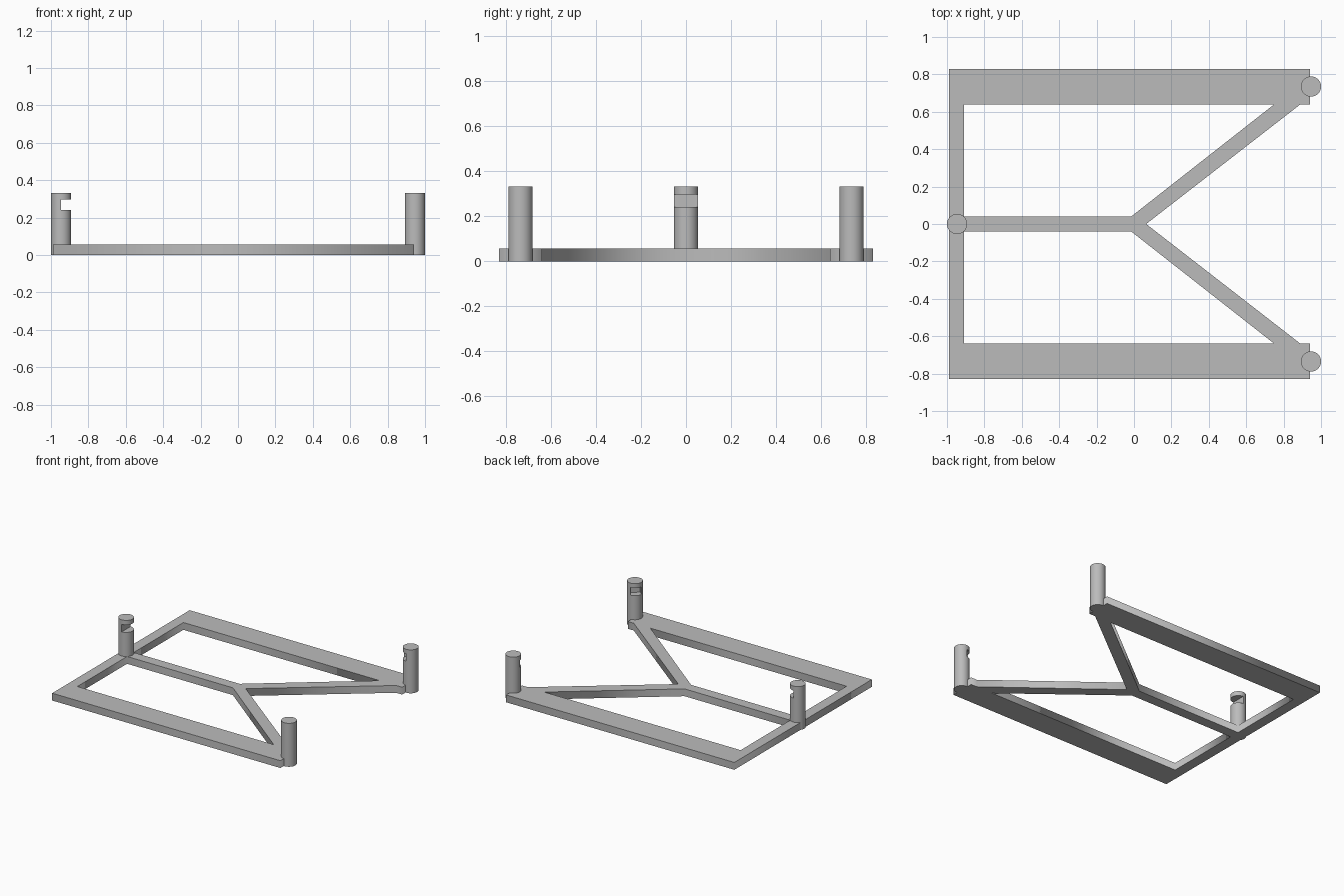
import bpy
from math import radians, cos, sin

cube = bpy.data.objects.get("Cube")
if cube:
    bpy.data.objects.remove(cube, do_unlink=True)

PLATE = 0.056     # frame thickness
POST_R = 0.054
POST_H = 0.332
SLOT = (0.24, 0.297)   # bottom and top of the post slots

grey = bpy.data.materials.new("plain grey")
grey.use_nodes = True
colour = (0.5, 0.5, 0.5, 1)
grey.diffuse_color = colour
grey.node_tree.nodes["Principled BSDF"].inputs["Base Color"].default_value = colour


def activate(obj):
    bpy.ops.object.select_all(action="DESELECT")
    obj.select_set(True)
    bpy.context.view_layer.objects.active = obj


def flat_plate(name, loops, thickness):
    """Filled outline with holes, extruded upwards from the ground."""
    curve = bpy.data.curves.new(name, "CURVE")
    curve.dimensions = "2D"
    curve.fill_mode = "BOTH"
    curve.extrude = thickness / 2
    for loop in loops:
        spline = curve.splines.new("POLY")
        spline.points.add(len(loop) - 1)
        for point, (x, y) in zip(spline.points, loop):
            point.co = (x, y, 0, 1)
        spline.use_cyclic_u = True
    obj = bpy.data.objects.new(name, curve)
    bpy.context.collection.objects.link(obj)
    obj.location.z = thickness / 2
    activate(obj)
    bpy.ops.object.convert(target="MESH")
    obj = bpy.context.object
    obj.data.materials.clear()
    obj.data.materials.append(grey)
    return obj


def slotted_post(name, x, y, angle, width):
    """Round post with a slot cut to its centre, opening towards angle."""
    bpy.ops.mesh.primitive_cylinder_add(
        vertices=64, radius=POST_R, depth=POST_H, location=(x, y, POST_H / 2))
    post = bpy.context.object
    post.name = name
    post.data.materials.append(grey)

    reach = 0.1
    a = radians(angle)
    bpy.ops.mesh.primitive_cube_add(
        size=1, rotation=(0, 0, a),
        location=(x + cos(a) * reach / 2, y + sin(a) * reach / 2, sum(SLOT) / 2))
    cutter = bpy.context.object
    cutter.scale = (reach, width, SLOT[1] - SLOT[0])
    cutter.hide_render = True

    cut = post.modifiers.new("slot", "BOOLEAN")
    cut.operation = "DIFFERENCE"
    cut.solver = "EXACT"
    cut.object = cutter
    activate(post)
    bpy.ops.object.modifier_apply(modifier=cut.name)
    bpy.data.objects.remove(cutter, do_unlink=True)
    activate(post)
    bpy.ops.object.shade_smooth_by_angle(angle=radians(30))
    return post


# Frame: rectangular border joined by a Y-shaped brace
half = [(0.065, 0), (0.89, 0.64), (0.94, 0.64), (0.94, 0.83), (-0.99, 0.83)]
outline = half + [(x, -y) for x, y in reversed(half[1:])]
hole = [(-0.91, 0.04), (-0.015, 0.04), (0.75, 0.64), (-0.91, 0.64)]
mirrored_hole = [(x, -y) for x, y in hole]
flat_plate("base_frame", [outline, hole, mirrored_hole], PLATE)

# Posts: one with a full-width slot, two with narrow slots facing inwards
slotted_post("side_post", -0.946, 0, 0, 0.2)
slotted_post("back_corner_post", 0.946, 0.735, 225, 0.074)
slotted_post("front_corner_post", 0.946, -0.735, 135, 0.074)
